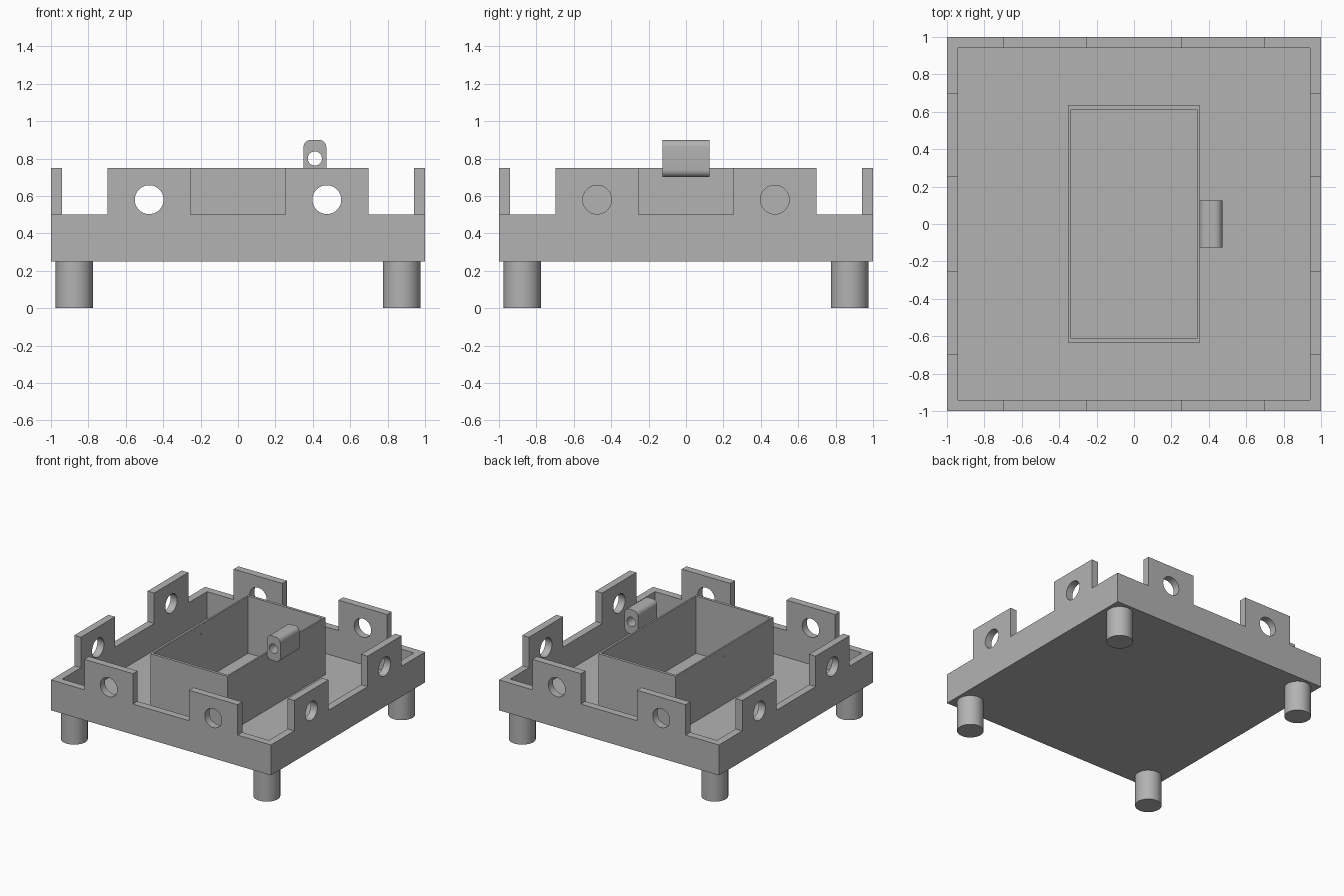
import bpy, bmesh, math
from mathutils import Vector

if "Cube" in bpy.data.objects:
    bpy.data.objects.remove(bpy.data.objects["Cube"], do_unlink=True)

grey = bpy.data.materials.new("plain grey")
grey.use_nodes = True
grey.diffuse_color = (0.45, 0.45, 0.45, 1)
grey.node_tree.nodes["Principled BSDF"].inputs["Base Color"].default_value = grey.diffuse_color


def box(name, low, high):
    low, high = Vector(low), Vector(high)
    bpy.ops.mesh.primitive_cube_add(size=1, location=(low + high) / 2)
    ob = bpy.context.object
    ob.name = name
    ob.scale = high - low
    bpy.ops.object.transform_apply(location=True, rotation=True, scale=True)
    ob.data.materials.append(grey)
    return ob


def cylinder(name, radius, length, centre, axis="Z"):
    turn = {"X": (0, math.pi / 2, 0), "Y": (math.pi / 2, 0, 0), "Z": (0, 0, 0)}[axis]
    bpy.ops.mesh.primitive_cylinder_add(vertices=48, radius=radius, depth=length,
                                        location=centre, rotation=turn)
    ob = bpy.context.object
    ob.name = name
    bpy.ops.object.transform_apply(location=True, rotation=True, scale=True)
    ob.data.materials.append(grey)
    return ob


def cut(target, cutter):
    bpy.ops.object.select_all(action="DESELECT")
    bpy.context.view_layer.objects.active = target
    target.select_set(True)
    mod = target.modifiers.new("cut", "BOOLEAN")
    mod.operation = "DIFFERENCE"
    mod.solver = "EXACT"
    mod.object = cutter
    bpy.ops.object.modifier_apply(modifier=mod.name)
    bpy.data.objects.remove(cutter, do_unlink=True)


def smooth(ob):
    bpy.ops.object.select_all(action="DESELECT")
    bpy.context.view_layer.objects.active = ob
    ob.select_set(True)
    bpy.ops.object.shade_smooth_by_angle(angle=math.radians(30))


BOTTOM, RIM, TOP, FLOOR = 0.25, 0.5, 0.75, 0.28
INNER, GAP, TAB_END, HOLE = 0.94, 0.255, 0.697, 0.475

# Tray with upright tabs around the rim
tray = box("tray", (-1, -1, BOTTOM), (1, 1, TOP))
cut(tray, box("cavity", (-INNER, -INNER, FLOOR), (INNER, INNER, 1)))
cut(tray, box("gap_x", (-GAP, -2, RIM), (GAP, 2, 1)))
cut(tray, box("gap_y", (-2, -GAP, RIM), (2, GAP, 1)))
for sx in (-1, 1):
    for sy in (-1, 1):
        xs = sorted((sx * TAB_END, sx * 2))
        ys = sorted((sy * TAB_END, sy * 2))
        cut(tray, box("corner", (xs[0], ys[0], RIM), (xs[1], ys[1], 1)))

# Round holes through the tabs
for s in (-1, 1):
    cut(tray, cylinder("hole", 0.077, 3, (s * HOLE, 0, 0.58), "Y"))
    cut(tray, cylinder("hole", 0.077, 3, (0, s * HOLE, 0.58), "X"))
smooth(tray)

# Open inner box with a pinhole in one wall
inner = box("inner_box", (-0.35, -0.635, FLOOR - 0.01), (0.35, 0.635, TOP))
cut(inner, box("inner_cavity", (-0.337, -0.612, FLOOR), (0.337, 0.612, 1)))
cut(inner, cylinder("pinhole", 0.006, 0.1, (-0.35, 0, 0.67), "X"))

# Rounded lug on the side of the inner box
lug = box("lug", (0.35, -0.125, 0.7), (0.472, 0.125, 0.9))
bm = bmesh.new()
bm.from_mesh(lug.data)
long_edges = [e for e in bm.edges if abs(e.verts[0].co.y - e.verts[1].co.y) > 0.2]
bmesh.ops.bevel(bm, geom=long_edges, offset=0.04, segments=8, profile=0.5, affect="EDGES")
bm.to_mesh(lug.data)
bm.free()
cut(lug, cylinder("lug_hole", 0.038, 1, (0.411, 0, 0.8), "Y"))
smooth(lug)

# Round legs
for sx, side in ((-1, "right"), (1, "left")):
    for sy, end in ((-1, "front"), (1, "back")):
        smooth(cylinder(f"{end}_{side}_leg", 0.1, BOTTOM, (sx * 0.875, sy * 0.875, BOTTOM / 2)))
